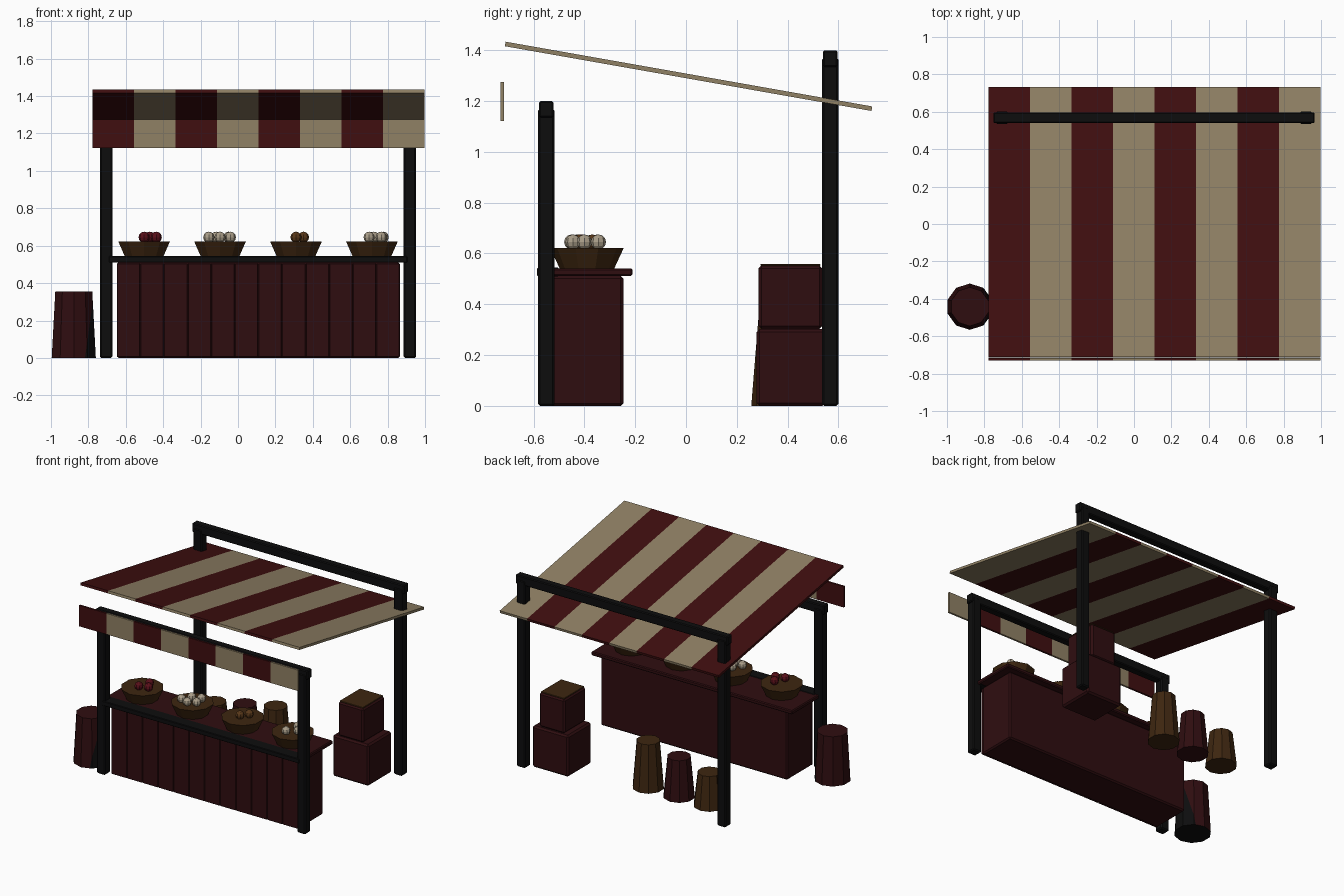
import bpy, bmesh, math
from mathutils import Vector

if "Cube" in bpy.data.objects:
    bpy.data.objects.remove(bpy.data.objects["Cube"])


def material(name, r, g, b):
    m = bpy.data.materials.new(name)
    m.use_nodes = True
    m.diffuse_color = (r, g, b, 1)
    m.node_tree.nodes["Principled BSDF"].inputs["Base Color"].default_value = (r, g, b, 1)
    return m


BLACK = material("black timber", .004, .004, .0042)
WOOD = material("dark red wood", .028, .004, .005)
CLOTH_RED = material("red cloth", .05, .0045, .005)
CLOTH_TAN = material("tan cloth", .28, .22, .13)
BROWN = material("brown wood", .047, .019, .005)
FRUIT_RED = material("red fruit", .1, .005, .01)
FRUIT_PALE = material("pale fruit", .4, .34, .25)
FRUIT_ORANGE = material("orange fruit", .1, .04, .01)


def add_object(name, bm, *mats):
    mesh = bpy.data.meshes.new(name)
    bm.to_mesh(mesh)
    bm.free()
    for m in mats:
        mesh.materials.append(m)
    obj = bpy.data.objects.new(name, mesh)
    bpy.context.collection.objects.link(obj)
    return obj


def box(name, xs, ys, zs, mat, bevel=.006):
    bm = bmesh.new()
    bmesh.ops.create_cube(bm, size=1)
    for v in bm.verts:
        v.co = [a + (b - a) * (c + .5) for (a, b), c in zip((xs, ys, zs), v.co)]
    obj = add_object(name, bm, mat)
    if bevel:
        mod = obj.modifiers.new("soft edges", 'BEVEL')
        mod.width = bevel
        mod.segments = 1
    return obj


def tub(name, x, y, z, r_bottom, r_top, height, *mats, sides=10):
    bm = bmesh.new()
    bmesh.ops.create_cone(bm, cap_ends=True, segments=sides, radius1=r_bottom,
                          radius2=r_top, depth=height)
    bmesh.ops.translate(bm, verts=bm.verts, vec=(0, 0, height / 2))
    obj = add_object(name, bm, *mats)
    obj.location = (x, y, z)
    return obj


def striped_sheet(name, depth, thickness, location, tilt):
    bm = bmesh.new()
    bmesh.ops.create_grid(bm, x_segments=8, y_segments=1, size=.5)
    for v in bm.verts:
        v.co.x *= 1.773
        v.co.y *= depth
    for f in bm.faces:
        stripe = int((f.calc_center_median().x / 1.773 + .5) * 8)
        f.material_index = stripe % 2
    obj = add_object(name, bm, CLOTH_RED, CLOTH_TAN)
    obj.location = location
    obj.rotation_euler.x = tilt
    mod = obj.modifiers.new("thickness", 'SOLIDIFY')
    mod.thickness = thickness
    mod.offset = 0
    return obj


# Frame: four posts and two cross beams
for row, y, top in (("front", -.55, 1.17), ("back", .568, 1.37)):
    for side, x in (("right", -.705), ("left", .919)):
        box(f"{row}_{side}_post", (x - .034, x + .034), (y - .033, y + .033),
            (0, top), BLACK, .008)
    box(f"{row}_beam", (-.752, .966), (y - .028, y + .028), (top - .035, top + .03), BLACK)

# Cloth canopy and hanging front strip
striped_sheet("canopy", 1.466, .018, (.1095, .01, 1.2975), -math.atan2(.255, 1.444))
striped_sheet("valance", .153, .014, (.1095, -.7235, 1.199), math.pi / 2)

# Counter with plank front
box("counter_body", (-.648, .866), (-.53, -.247), (0, .512), WOOD, .01)
planks = 12
width = 1.514 / planks
for i in range(planks):
    x = -.648 + i * width
    box(f"counter_plank_{i + 1}", (x + .001, x + width - .001), (-.542, -.525),
        (.004, .505), WOOD, .003)
box("counter_top", (-.713, .916), (-.575, -.21), (.512, .541), WOOD)
box("counter_front_rail", (-.69, .905), (-.587, -.5), (.51, .544), BLACK, .004)

# Baskets and produce, with fruit offsets from each basket centre
produce = (
    ("red", FRUIT_RED, -.502, ((.0, -.04), (.065, -.02), (.03, .04))),
    ("white", FRUIT_PALE, -.096, ((-.06, -.04), (0, -.06), (.055, -.03), (-.02, .02), (.045, .04))),
    ("orange", FRUIT_ORANGE, .31, ((0, -.03), (.04, .02))),
    ("cream", FRUIT_PALE, .716, ((-.015, -.055), (.05, -.01), (.01, .045), (.06, .045))),
)
for label, mat, x, spots in produce:
    tub(f"{label}_produce_basket", x, -.39, .54, .107, .145, .082, BROWN)
    bm = bmesh.new()
    for dx, dy in spots:
        ball = bmesh.ops.create_uvsphere(bm, u_segments=8, v_segments=6, radius=.03)
        bmesh.ops.translate(bm, verts=ball["verts"], vec=(x + dx, -.39 + dy, .645))
    add_object(f"{label}_produce", bm, mat)

# Row of three stools behind the counter
for name, x, height, mat in (("tall", .05, .345, BROWN), ("middle", -.2, .295, WOOD),
                             ("short", -.445, .245, BROWN)):
    tub(f"{name}_stool", x, .365, 0, .108, .08, height, mat)

# Side barrel, with a black patch cut along its inner side and base
barrel = tub("side_barrel", -.878, -.442, 0, .124, .104, .355, WOOD, BLACK)
bm = bmesh.new()
bm.from_mesh(barrel.data)
point, normal = Vector((.06, 0, 0)), Vector((1, 0, -.14))
bmesh.ops.bisect_plane(bm, geom=bm.verts[:] + bm.edges[:] + bm.faces[:],
                       plane_co=point, plane_no=normal)
bm.normal_update()
for f in bm.faces:
    inner = (f.calc_center_median() - point).dot(normal) > 0
    f.material_index = int(f.normal.z < -.9 or (inner and f.normal.z < .9))
bm.to_mesh(barrel.data)
bm.free()

# Stacked crates, the upper one with a brown lid
box("lower_crate", (.57, .862), (.278, .55), (0, .303), WOOD, .012)
box("upper_crate", (.61, .815), (.285, .537), (.303, .553), WOOD, .012)
box("upper_crate_lid", (.618, .807), (.293, .529), (.551, .559), BROWN, .002)
